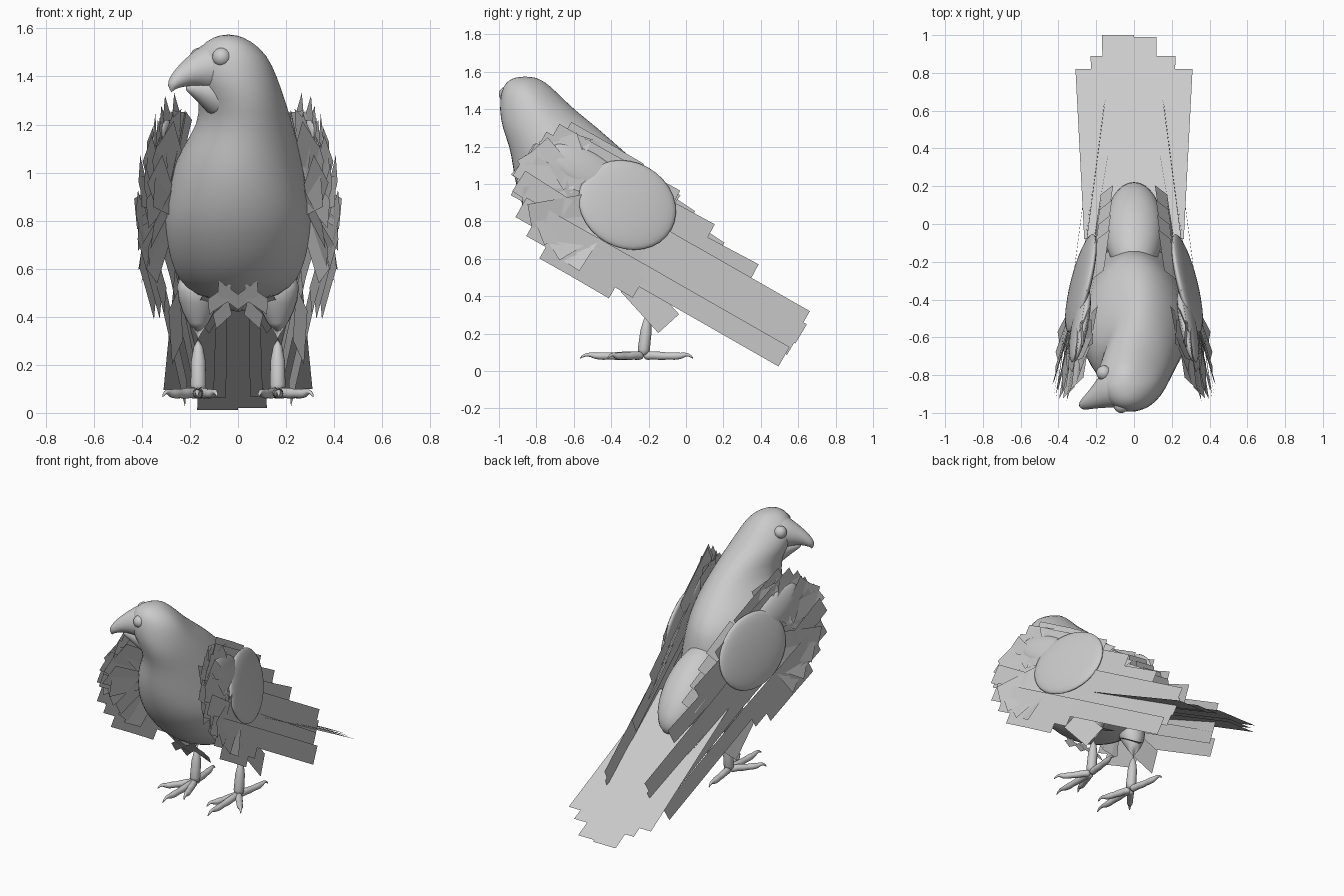
import bpy, bmesh, math, random
from mathutils import Vector

random.seed(4)
if "Cube" in bpy.data.objects:
    bpy.data.objects.remove(bpy.data.objects["Cube"])

GREY = (0.6, 0.6, 0.6, 1)
mat = bpy.data.materials.new("plain grey")
mat.use_nodes = True
mat.diffuse_color = GREY
mat.node_tree.nodes["Principled BSDF"].inputs["Base Color"].default_value = GREY


def finish(name, bm, smooth=True, mirror=False, subdiv=0):
    if smooth:
        bmesh.ops.recalc_face_normals(bm, faces=bm.faces)
    mesh = bpy.data.meshes.new(name)
    bm.to_mesh(mesh)
    bm.free()
    mesh.materials.append(mat)
    for face in mesh.polygons:
        face.use_smooth = smooth
    obj = bpy.data.objects.new(name, mesh)
    bpy.context.collection.objects.link(obj)
    if mirror:
        mod = obj.modifiers.new("Mirror", 'MIRROR')
        mod.use_mirror_merge = False
    if subdiv:
        mod = obj.modifiers.new("Subdivision", 'SUBSURF')
        mod.levels = mod.render_levels = subdiv


def loft(bm, rings):
    rows = [[bm.verts.new(p) for p in ring] for ring in rings]
    n = len(rows[0])
    for a, b in zip(rows, rows[1:]):
        for i in range(n):
            j = (i + 1) % n
            bm.faces.new((a[i], a[j], b[j], b[i]))
    bm.faces.new(rows[0][::-1])
    bm.faces.new(rows[-1])


def tube(bm, points, radii, n=8):
    points = [Vector(p) for p in points]
    rings = []
    for k, (p, r) in enumerate(zip(points, radii)):
        d = points[min(k + 1, len(points) - 1)] - points[max(k - 1, 0)]
        q = d.to_track_quat('Z', 'Y')
        rings.append([p + q @ Vector((r * math.cos(t), r * math.sin(t), 0))
                      for t in (math.tau * i / n for i in range(n))])
    loft(bm, rings)


def ball(bm, place, segments=32, rings=16):
    made = bmesh.ops.create_uvsphere(bm, u_segments=segments, v_segments=rings, radius=1)
    for v in made["verts"]:
        v.co = place(v.co)


def quad(bm, corners):
    bm.faces.new([bm.verts.new(c) for c in corners])


# Head and body: height, front y, back y, half width, x centre
sections = [
    (1.575, -.90, -.82, .03, -.04), (1.55, -.965, -.755, .095, -.04),
    (1.49, -.99, -.69, .155, -.03), (1.4, -1.0, -.60, .185, -.02),
    (1.3, -.985, -.47, .18, .02), (1.2, -.945, -.36, .20, .03),
    (1.1, -.93, -.24, .25, .01), (1.0, -.915, -.16, .28, 0),
    (.9, -.885, -.14, .30, 0), (.8, -.84, -.13, .313, 0),
    (.7, -.77, -.11, .30, 0), (.6, -.68, -.08, .275, 0),
    (.52, -.57, -.06, .23, 0), (.46, -.44, -.12, .11, 0)]
bm = bmesh.new()
rings = []
for z, front, back, w, cx in sections:
    ring = []
    for i in range(24):
        t = math.tau * i / 24
        s = math.sin(t)
        narrow = 1 - .2 * max(s, 0)
        ring.append((cx + w * math.cos(t) * narrow,
                     (front + back) / 2 + (back - front) / 2 * s, z))
    rings.append(ring)
loft(bm, rings)
finish("body", bm, subdiv=1)

# Rump
bm = bmesh.new()
ball(bm, lambda c: Vector((c.x * .155, -.03 + c.y * .245 + c.z * .06, .66 - c.y * .2 + c.z * .13)))
finish("rump", bm)

# Face, turned to the side
HEAD = Vector((-.03, -.83, 0))
AHEAD = Vector((-.88, -.47, 0))
SIDE = Vector((.47, -.88, 0))


def face_point(forward, side, z):
    return HEAD + AHEAD * forward + SIDE * side + Vector((0, 0, z))


bm = bmesh.new()
tube(bm, [face_point(d, 0, z) for d, z in ((.02, 1.44), (.11, 1.435), (.18, 1.42), (.23, 1.4),
                                           (.265, 1.375), (.282, 1.355), (.28, 1.33))],
     (.14, .108, .068, .046, .032, .02, .006), 12)
finish("upper_beak", bm, subdiv=1)
bm = bmesh.new()
tube(bm, [face_point(d, 0, z) for d, z in ((.0, 1.31), (.09, 1.335), (.16, 1.348), (.215, 1.355))],
     (.13, .085, .042, .012), 12)
finish("lower_beak", bm, subdiv=1)
bm = bmesh.new()
for s in (-1, 1):
    eye = face_point(.095, .098 * s, 1.48)
    ball(bm, lambda c: eye + c * .04, 16, 10)
finish("eyes", bm)


# Wing sheet: u runs back to the tail, v runs up across the wing
def wing_point(u, v, off=0):
    y, z = .87 * u + .49 * v, .87 * v - .49 * u
    return Vector((.425 - .26 * (y + .92) - .17 * (z - .85) + off, y, z))


def feather(bm, u, v, length, width, angle=0, off=0, twist=0, spread=0):
    c, s = math.cos(angle), math.sin(angle)
    corners = []
    for a, b in ((0, -.5), (1, -.5), (1, .5), (0, .5)):
        along, across = a * length, b * width
        corners.append(wing_point(u + along * c - across * s, v + along * s + across * c,
                                  off + twist * 2 * b + spread * a))
    quad(bm, corners)


# Long feathers: row height, start, end
bm = bmesh.new()
rows = [(.2, -.98, -.55), (.27, -1.1, -.44), (.33, -1.2, .42), (.42, -1.28, .43),
        (.5, -1.29, .44), (.55, -1.26, .42), (.61, -1.3, .06), (.69, -1.28, -.25),
        (.76, -1.24, -.5), (.8, -1.19, -.74)]
for k, (v, start, end) in enumerate(rows):
    cut = start + (end - start) * .45
    off = .01 * (k % 3 - 1)
    bow = .025 if .3 < v < .58 else 0
    feather(bm, start, v, cut - start + .1, .12, 0, off, .012)
    feather(bm, cut, v, end - cut, .12, random.uniform(-.03, .03), off, .012, bow)
finish("wing_flight_feathers", bm, smooth=False, mirror=True)

# Short covert feathers fanned round the front of the wing
bm = bmesh.new()
for layer in range(2):
    for k in range(13):
        t = math.radians(100 + 13 * k)
        u, v = -.98 + .34 * math.cos(t), .51 + .33 * math.sin(t)
        if t > math.pi:
            u += .25 * (t - math.pi) / 1.4
        feather(bm, u, v, .3, .13, t + math.pi + random.uniform(-.3, .3),
                .01 - .05 * layer + random.uniform(-.012, .012), random.uniform(-.02, .02))
# Stepped edge along the back of the wing
for k in range(4):
    feather(bm, -.75 + .11 * k, .78 - .035 * k, .26, .09, -.08, -.03, -.02)
# Loose feather below the wing
feather(bm, -.49, .27, .3, .15, -.32, -.06)
finish("wing_covert_feathers", bm, smooth=False, mirror=True)

# Rounded shoulder pad and upper arm
bm = bmesh.new()
ball(bm, lambda c: wing_point(-.71 + .27 * c.x, .62 + .23 * c.y, .02 + .04 * c.z))
ball(bm, lambda c: wing_point(-1.0 + .22 * c.x, .68 + .1 * c.y, .0 + .04 * c.z))
finish("wing_shoulder", bm, mirror=True)

# Tail fan
bm = bmesh.new()
for k, (x0, x1, end) in enumerate(((-.31, -.1, .82), (.1, .31, .82), (-.23, -.05, .89),
                                   (.05, .22, .89), (-.17, .0, 1.0), (-.03, .12, .99))):
    def tail_point(x, y):
        return (x, y, .53 - .53 * y + .003 * k)
    quad(bm, [tail_point(x0 * .85, -.08), tail_point(x1 * .85, -.08),
              tail_point(x1, end), tail_point(x0, end)])
finish("tail_feathers", bm, smooth=False)

# Pointed tufts under the belly and on the thighs
bm = bmesh.new()
for x0, x1, y0, y1, top, low, w in ((.03, .12, -.58, -.5, .54, .41, .05),
                                    (.08, .0, -.59, -.51, .55, .43, .045),
                                    (.04, .09, -.5, -.42, .47, .35, .04),
                                    (.14, .12, -.35, -.05, .5, .33, .06)):
    mx, my, mz = (x0 + x1) / 2, (y0 + y1) / 2, (top + low) / 2
    quad(bm, [(x0, y0, top), (mx - w, my, mz), (x1, y1, low), (mx + w, my, mz)])
finish("belly_tufts", bm, smooth=False, mirror=True)

# Legs
bm = bmesh.new()
X = .165
tube(bm, [(X, -.24, .58), (X, -.21, .47), (X, -.195, .38), (X, -.205, .28), (X, -.222, .15), (X, -.23, .075)],
     (.11, .09, .058, .038, .03, .042), 10)
finish("legs", bm, mirror=True, subdiv=1)

# Toes with curved claws
bm = bmesh.new()
root = Vector((X, -.23, .08))
for tx, ty in ((.17, -.57), (.085, -.46), (.315, -.42), (.2, .04)):
    tip = Vector((tx, ty, .08))
    path, radii = [], []
    for f, r, dz in ((0, .03, 0), (.2, .022, .005), (.35, .026, 0), (.5, .019, 0),
                     (.62, .024, 0), (.76, .018, 0), (.82, .013, .008), (.92, .009, .008), (1, .003, -.015)):
        path.append(root.lerp(tip, f) + Vector((0, 0, dz)))
        radii.append(r)
    tube(bm, path, radii)
finish("toes", bm, mirror=True, subdiv=1)
